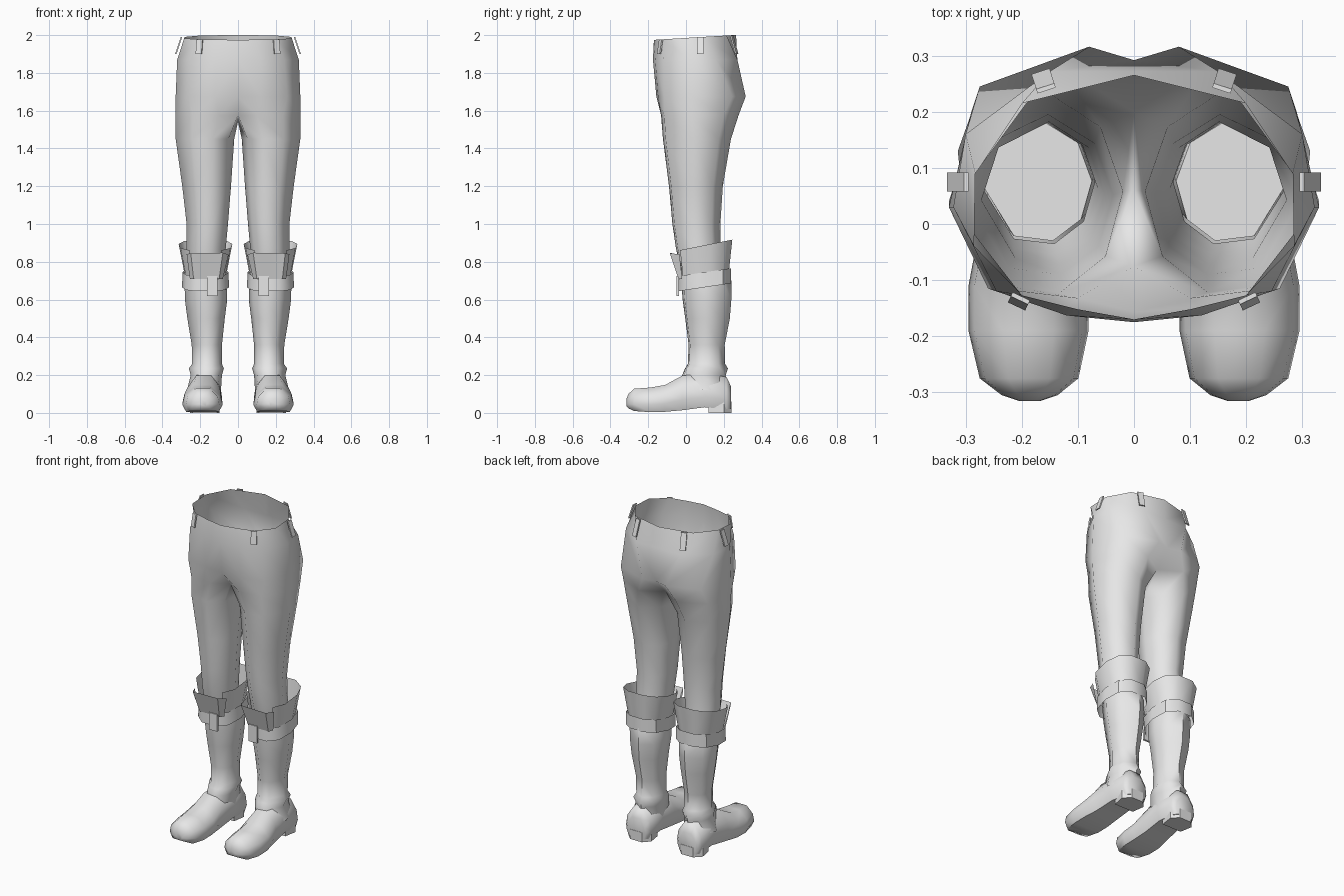
import bpy, bmesh, math

if "Cube" in bpy.data.objects:
    bpy.data.objects.remove(bpy.data.objects["Cube"])

grey = bpy.data.materials.new("plain_grey")
grey.diffuse_color = (0.8, 0.8, 0.8, 1)
grey.use_nodes = True
grey.node_tree.nodes["Principled BSDF"].inputs["Base Color"].default_value = grey.diffuse_color

# Eight-sided limb outline as fractions of its bounding box (front, outer, back, inner)
LIMB = [(.10, .18), (.36, 0), (.72, .04), (1, .45), (.86, .82), (.45, 1), (.13, .82), (0, .5)]


def limb_ring(z, x0, x1, y0, y1):
    return [(x0 + (x1 - x0) * u, y0 + (y1 - y0) * v, z) for u, v in LIMB]


def loft(name, rings, closed=True, caps=(False, False), skip=None, fix=False, angle=60):
    """Skin a stack of rings, mirror it to the other leg and smooth it."""
    bm = bmesh.new()
    vs = [[bm.verts.new(p) for p in r] for r in rings]
    n = len(rings[0])
    for k in range(len(vs) - 1):
        for i in range(n if closed else n - 1):
            if skip and skip(k, i):
                continue
            j = (i + 1) % n
            bm.faces.new((vs[k][i], vs[k + 1][i], vs[k + 1][j], vs[k][j]))
    if caps[0]:
        bm.faces.new(vs[0])
    if caps[1]:
        bm.faces.new(vs[-1][::-1])
    bmesh.ops.delete(bm, geom=[v for v in bm.verts if not v.link_faces], context='VERTS')
    if fix:
        bmesh.ops.recalc_face_normals(bm, faces=bm.faces)
    me = bpy.data.meshes.new(name)
    bm.to_mesh(me)
    bm.free()
    me.materials.append(grey)
    ob = bpy.data.objects.new(name, me)
    bpy.context.collection.objects.link(ob)
    bpy.ops.object.select_all(action='DESELECT')
    ob.select_set(True)
    bpy.context.view_layer.objects.active = ob
    bpy.ops.object.shade_smooth_by_angle(angle=math.radians(angle))
    m = ob.modifiers.new("mirror", 'MIRROR')
    m.merge_threshold = 0.0005
    return ob


# Trousers: open waist, hips and seat, then a split into the legs
waist = [(0, -.17), (.1, -.152), (.2, -.127), (.285, -.04), (.283, .09), (.2, .215), (0, .265)]
hips = [(0, -.175), (.12, -.163), (.245, -.12), (.322, .03), (.3, .16), (.15, .272), (0, .272)]
seat = [(0, -.157), (.12, -.148), (.26, -.115), (.33, .03), (.275, .245), (.08, .316), (0, .292)]
fork = [(0, -.075), (.1, -.132), (.24, -.115), (.33, .03), (.29, .2), (.13, .278), (0, .2), (0, .06)]
inner = (0, .05)
rings = [[(x, y, 1.985 + .06 * y) for x, y in waist + [inner]],
         [(x, y, 1.87) for x, y in hips + [inner]],
         [(x, y, 1.675) for x, y in seat + [inner]],
         [(x, y, 1.54 if i == 7 else 1.575) for i, (x, y) in enumerate(fork)]]
rings += [limb_ring(*r) for r in [
    (1.45, .02, .33, -.122, .238), (1.2, .037, .295, -.09, .195),
    (1.0, .053, .272, -.072, .182), (.87, .065, .272, -.053, .182), (.79, .07, .27, -.035, .185)]]
loft("trousers", rings, skip=lambda k, i: k < 3 and i > 5)

# Boot shafts
loft("boot_shaft", [limb_ring(*r) for r in [
    (.80, .075, .268, -.03, .183), (.70, .06, .283, -.025, .24), (.6, .057, .281, -.018, .24),
    (.5, .07, .268, -.004, .232), (.36, .085, .245, .014, .205), (.26, .085, .243, .01, .207),
    (.235, .075, .26, -.005, .222), (.2, .085, .25, -.02, .21), (.12, .09, .27, -.03, .23)]],
    caps=(True, False))

# Feet: sections from heel to toe as y, x centre, half width, sole and top heights
SECTION = [(-.8, 0), (.8, 0), (1, .3), (.9, .65), (.42, 1), (-.42, 1), (-.9, .65), (-1, .3)]
foot = [(.238, .175, .065, .02, .14), (.215, .175, .085, .02, .19), (.1, .175, .09, .03, .21),
        (-.02, .182, .096, .014, .197), (-.11, .188, .107, .006, .148), (-.19, .188, .107, .004, .134),
        (-.275, .187, .088, .01, .128), (-.305, .186, .05, .024, .1), (-.315, .186, .02, .035, .075)]
loft("foot", [[(cx + w * u, y, z0 + (z1 - z0) * v) for u, v in SECTION] for y, cx, w, z0, z1 in foot],
     caps=(True, True), fix=True)

# Boot heels
heel = [(.11, .12), (.24, .12), (.255, .2), (.215, .24), (.135, .24), (.098, .2)]
loft("boot_heel", [[(x, y, z) for x, y in heel] for z in (.06, 0)], caps=(True, True), fix=True, angle=30)


def arc(rx, ry, a0, a1, n, z0, slope, cx=.172, cy=.1):
    """Slightly squared ellipse arc on a plane tilted from front to back."""
    pts = []
    for i in range(n):
        a = math.radians(a0 + (a1 - a0) * i / (n - 1))
        c, s = math.cos(a), math.sin(a)
        x = cx + rx * math.copysign(abs(c) ** .8, c)
        y = cy + ry * math.copysign(abs(s) ** .8, s)
        pts.append((x, y, z0 + slope * y))
    return pts


# Flared cuff, split at the front, with a turned-out flap
loft("boot_cuff", [arc(.143, .15, -58, 238, 10, .868, .2), arc(.112, .132, -58, 238, 10, .715, .17)],
     closed=False, angle=40)
loft("cuff_flap", [[(.05, -.04, .838), (.08, -.086, .848), (.25, -.086, .845), (.272, -.035, .84)],
                   [(.08, -.02, .71), (.1, -.04, .71), (.235, -.04, .71), (.255, -.02, .71)]],
     closed=False, angle=30)

# Strap and its buckle tab
loft("boot_strap", [arc(.122, .145, -108, 252, 11, .73, .15)[:-1], arc(.124, .145, -108, 252, 11, .65, .15)[:-1]],
     angle=40)
loft("strap_buckle", [[(x, y, z) for x, y in ((.108, -.05), (.165, -.05), (.165, -.038), (.108, -.038))]
                      for z in (.725, .62)], caps=(True, True), fix=True, angle=30)

# Belt loops: thin plates lying on the waist; position, facing angle
for name, x, y, ang, lean in (("front", .2, -.127, -65, .012), ("side", .293, .075, 0, .03),
                              ("back", .155, .236, 72, .028)):
    a = math.radians(ang)
    n, t = (math.cos(a), math.sin(a)), (-math.sin(a), math.cos(a))
    plate = []
    for z, out in ((1.985 + .06 * y, .006), (1.9, .006 + lean)):
        plate.append([(x + n[0] * (out + d) + t[0] * s, y + n[1] * (out + d) + t[1] * s, z)
                      for s, d in ((-.017, -.004), (-.017, .004), (.017, .004), (.017, -.004))])
    loft(name + "_belt_loop", plate, caps=(True, True), fix=True, angle=30)
